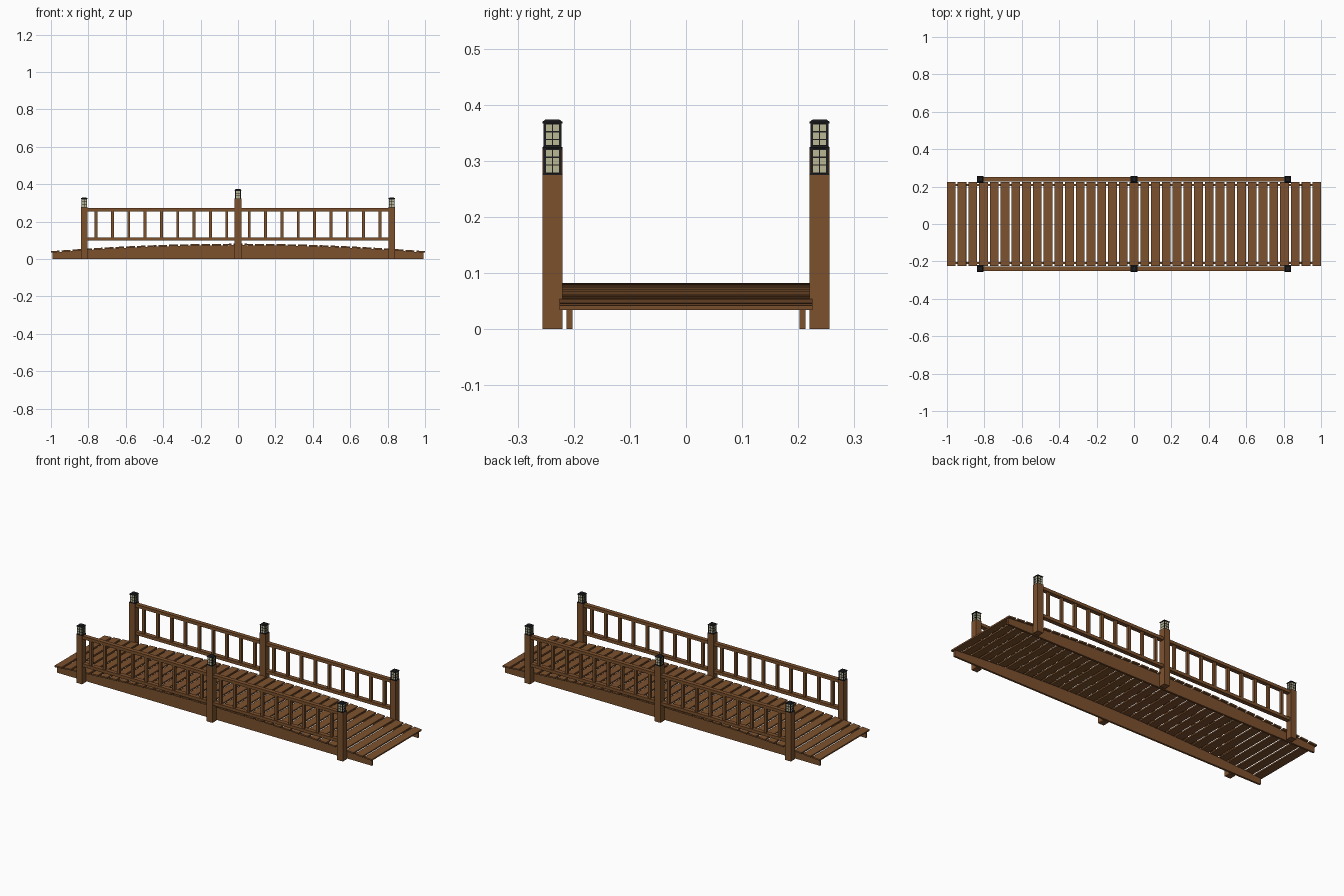
import bpy, bmesh, math
from mathutils import Matrix

if "Cube" in bpy.data.objects:
    bpy.data.objects.remove(bpy.data.objects["Cube"])


def material(name, rgb):
    m = bpy.data.materials.new(name)
    m.diffuse_color = (*rgb, 1)
    m.use_nodes = True
    m.node_tree.nodes["Principled BSDF"].inputs["Base Color"].default_value = m.diffuse_color
    return m


WOOD = material("brown wood", (0.205, 0.083, 0.027))
BLACK = material("black metal", (0.012, 0.012, 0.014))
GLASS = material("cream glass", (0.50, 0.48, 0.30))


def finish(name, bm, mat):
    bmesh.ops.recalc_face_normals(bm, faces=bm.faces)
    me = bpy.data.meshes.new(name)
    bm.to_mesh(me)
    bm.free()
    me.materials.append(mat)
    ob = bpy.data.objects.new(name, me)
    bpy.context.collection.objects.link(ob)
    return ob


def box(bm, c, s, tilt=0.0):
    m = Matrix.Translation(c) @ Matrix.Rotation(tilt, 4, 'Y') @ Matrix.Diagonal((*s, 1))
    bmesh.ops.create_cube(bm, size=1, matrix=m)


def arch(x):
    # underside of the deck
    return 0.034 + 0.040 * (1 - x * x)


# deck planks following the arch
N, W, T = 35, 0.046, 0.008
bm = bmesh.new()
for i in range(N):
    x = -1 + W / 2 + i * (2 - W) / (N - 1)
    box(bm, (x, 0, arch(x) + T / 2), (W, 0.45, T), math.atan(0.08 * x))
finish("deck_planks", bm, WOOD)

# arched side beams
for side, label in ((-1, "front"), (1, "back")):
    bm = bmesh.new()
    xs = [-0.993 + 1.986 * i / 32 for i in range(33)]
    pts = [(-0.993, 0)] + [(x, arch(x)) for x in xs] + [(0.993, 0)]
    f = bm.faces.new([bm.verts.new((x, side * 0.202, z)) for x, z in pts])
    ext = bmesh.ops.extrude_face_region(bm, geom=[f])
    bmesh.ops.translate(bm, vec=(0, side * 0.011, 0),
                        verts=[v for v in ext["geom"] if isinstance(v, bmesh.types.BMVert)])
    finish(label + "_side_beam", bm, WOOD)


def lantern(label, x, y, z):
    # glass core
    bm = bmesh.new()
    box(bm, (x, y, z + 0.024), (0.028, 0.028, 0.046))
    finish(label + "_lantern_glass", bm, GLASS)
    # base, corner bars, glazing bars
    bm = bmesh.new()
    box(bm, (x, y, z + 0.001), (0.036, 0.036, 0.003))
    for sx in (-1, 1):
        for sy in (-1, 1):
            box(bm, (x + sx * 0.0138, y + sy * 0.0138, z + 0.024), (0.004, 0.004, 0.046))
    box(bm, (x, y, z + 0.024), (0.0022, 0.030, 0.046))
    box(bm, (x, y, z + 0.024), (0.030, 0.0022, 0.046))
    for h in (0.0035, 0.0175, 0.0315, 0.0455):
        box(bm, (x, y, z + h), (0.030, 0.030, 0.0022))
    # cap with sloped top
    box(bm, (x, y, z + 0.0475), (0.036, 0.036, 0.003))
    bmesh.ops.create_cone(bm, cap_ends=True, segments=4, radius1=0.018 * 2 ** 0.5,
                          radius2=0.012 * 2 ** 0.5, depth=0.0045,
                          matrix=Matrix.Translation((x, y, z + 0.05125)) @ Matrix.Rotation(math.pi / 4, 4, 'Z'))
    finish(label + "_lantern_frame", bm, BLACK)


# posts, lanterns and railings on both sides
for side, label in ((-1, "front"), (1, "back")):
    y = side * 0.238
    for x, h, end in ((-0.822, 0.275, "left"), (0, 0.3205, "middle"), (0.822, 0.275, "right")):
        bm = bmesh.new()
        box(bm, (x, y, h / 2), (0.036, 0.036, h))
        finish(f"{label}_{end}_post", bm, WOOD)
        lantern(f"{label}_{end}", x, y, h)
    for sx, end in ((-1, "left"), (1, "right")):
        bm = bmesh.new()
        for z in (0.2635, 0.1065):
            box(bm, (sx * 0.411, y, z), (0.79, 0.024, 0.017))
        finish(f"{label}_{end}_rails", bm, WOOD)
        bm = bmesh.new()
        for i in range(9):
            box(bm, (sx * (0.060 + 0.0873 * i), y, 0.185), (0.015, 0.015, 0.142))
        finish(f"{label}_{end}_balusters", bm, WOOD)
